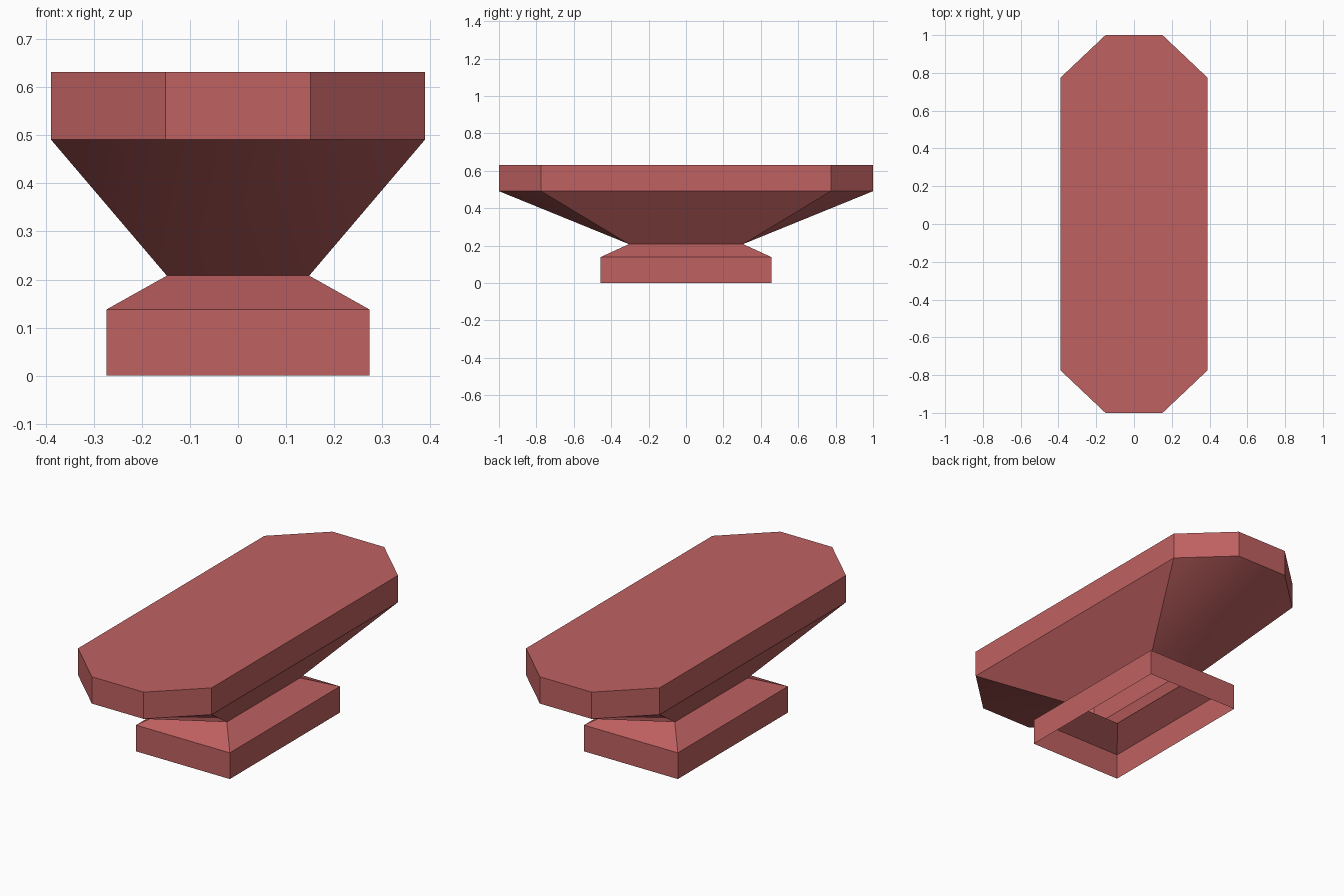
import bpy
import bmesh
import math

cube = bpy.data.objects.get("Cube")
if cube:
    bpy.data.objects.remove(cube, do_unlink=True)

red = bpy.data.materials.new("dusty_red")
red.use_nodes = True
colour = (0.53, 0.12, 0.12, 1)
red.diffuse_color = colour
red.node_tree.nodes["Principled BSDF"].inputs["Base Color"].default_value = colour


def octagon(x, y, end_x, end_y):
    """Rectangle with cut corners, counter-clockwise from the left side."""
    return [(x, -end_y), (x, end_y), (end_x, y), (-end_x, y),
            (-x, end_y), (-x, -end_y), (-end_x, -y), (end_x, -y)]


def rectangle(x, y):
    """Four corners, each doubled so they pair with an octagon."""
    return octagon(x, y, x, y)


def loft(name, rings, cap_top):
    """Skin stacked (outline, height) rings into an open-bottomed shell."""
    bm = bmesh.new()
    loops = [[bm.verts.new((x, y, z)) for x, y in outline] for outline, z in rings]
    for low, high in zip(loops, loops[1:]):
        for i in range(len(low)):
            j = (i + 1) % len(low)
            bm.faces.new((low[i], low[j], high[j], high[i]))
    if cap_top:
        bm.faces.new(loops[-1])
    # Merge doubled corners, leaving triangles and clean quads
    bmesh.ops.remove_doubles(bm, verts=bm.verts[:], dist=0.0005)
    mesh = bpy.data.meshes.new(name)
    bm.to_mesh(mesh)
    bm.free()
    mesh.materials.append(red)
    obj = bpy.data.objects.new(name, mesh)
    bpy.context.collection.objects.link(obj)
    bpy.ops.object.select_all(action="DESELECT")
    obj.select_set(True)
    bpy.context.view_layer.objects.active = obj
    bpy.ops.object.shade_smooth_by_angle(angle=math.radians(30))
    return obj


WAIST_Z = 0.208
waist = rectangle(0.148, 0.305)
foot = rectangle(0.273, 0.458)
rim = octagon(0.389, 1.0, 0.151, 0.775)

# Hollow foot tapering in to the waist
loft("pedestal", [(foot, 0), (foot, 0.138), (waist, WAIST_Z)], False)
# Flared underside, upright rim and flat top
loft("flared_top", [(waist, WAIST_Z), (rim, 0.491), (rim, 0.632)], True)
